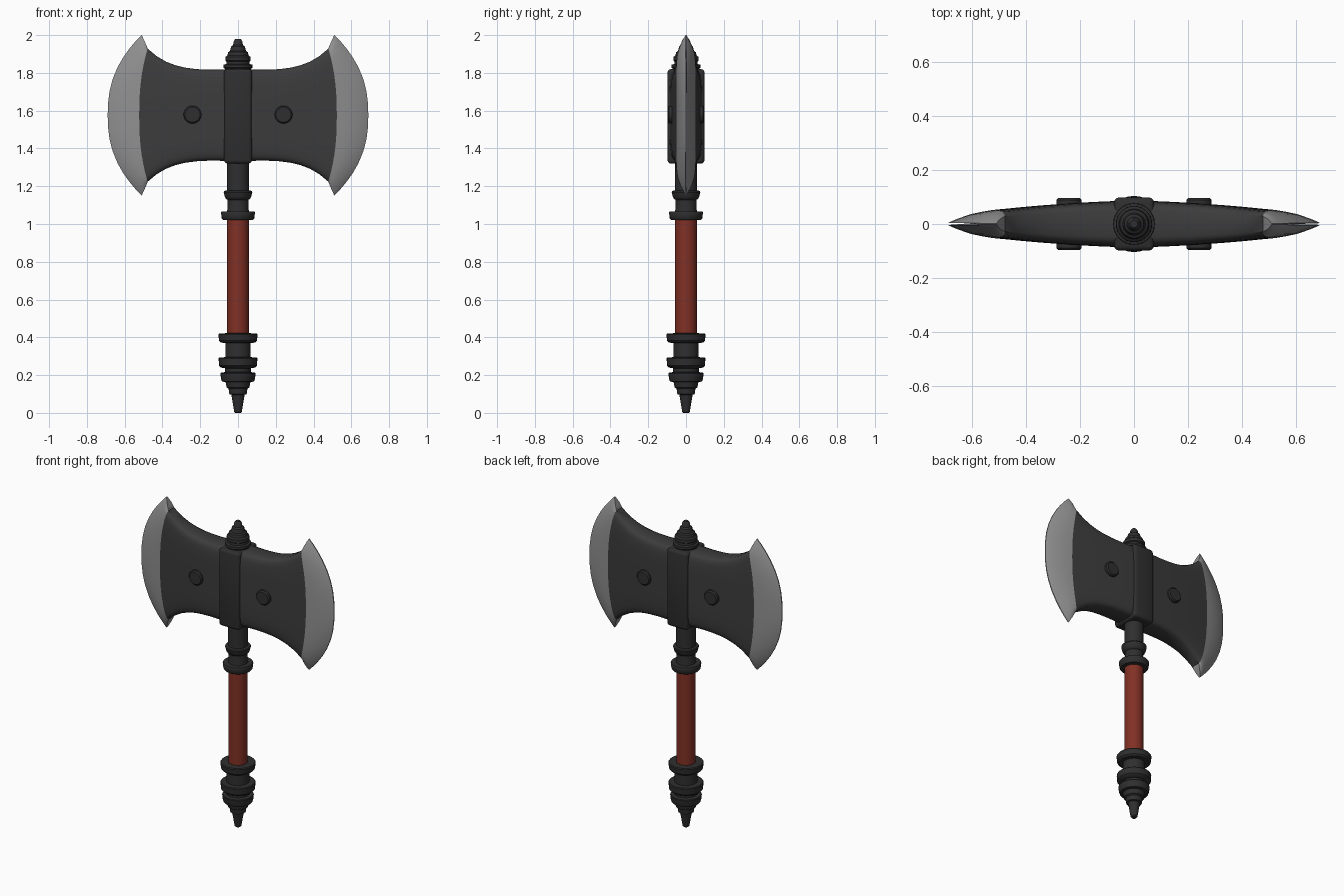
import bpy, bmesh, math

if "Cube" in bpy.data.objects:
    bpy.data.objects.remove(bpy.data.objects["Cube"])

MID = 1.576  # height of the head's centre line


def mat(name, rgb):
    m = bpy.data.materials.new(name)
    m.diffuse_color = (*rgb, 1)
    m.use_nodes = True
    m.node_tree.nodes["Principled BSDF"].inputs["Base Color"].default_value = m.diffuse_color
    return m


IRON = mat("dark_iron", (0.028, 0.028, 0.028))
PLATE = mat("blade_plate", (0.045, 0.045, 0.045))
STEEL = mat("edge_steel", (0.28, 0.28, 0.28))
WRAP = mat("red_grip", (0.22, 0.03, 0.018))


def finish(name, bm, material, angle=35):
    bmesh.ops.recalc_face_normals(bm, faces=bm.faces)
    me = bpy.data.meshes.new(name)
    bm.to_mesh(me)
    bm.free()
    me.materials.append(material)
    ob = bpy.data.objects.new(name, me)
    bpy.context.collection.objects.link(ob)
    bpy.ops.object.select_all(action='DESELECT')
    ob.select_set(True)
    bpy.context.view_layer.objects.active = ob
    bpy.ops.object.shade_smooth_by_angle(angle=math.radians(angle))
    return ob


def skin(bm, rings):
    loops = [[bm.verts.new(p) for p in ring] for ring in rings]
    n = len(loops[0])
    for a, b in zip(loops, loops[1:]):
        for i in range(n):
            j = (i + 1) % n
            bm.faces.new((a[i], a[j], b[j], b[i]))
    bm.faces.new(loops[0])
    bm.faces.new(loops[-1])


def lathe(name, profile, material, sides=32):
    bm = bmesh.new()
    skin(bm, [[(r * math.cos(2 * math.pi * i / sides),
                r * math.sin(2 * math.pi * i / sides), z)
               for i in range(sides)] for r, z in profile])
    return finish(name, bm, material)


def mirror(ob):
    m = ob.modifiers.new("mirror", 'MIRROR')
    m.use_axis = (True, False, False)


# Blade section: (height fraction, thickness fraction)
half = [(0, 1), (.15, 1), (.3, 1), (.45, 1), (.6, .99), (.73, .97),
        (.84, .93), (.92, .87), (.97, .76), (1, .55)]
section = [(-v, r) for v, r in half[:0:-1]] + half


def blade(name, columns, material):
    # column: x at the rim, half height, outward bulge, half thickness
    rings = []
    for x, h, bulge, t in columns:
        front = [(x + bulge * (1 - abs(v) ** 2.4), -t * r, MID + h * v)
                 for v, r in section]
        rings.append(front + [(px, -py, pz) for px, py, pz in reversed(front)])
    bm = bmesh.new()
    skin(bm, rings)
    mirror(finish(name, bm, material))


seam = (.478, .352, .045, .052)
blade("blade_plates", [(.03, .243, 0, .086), (.1, .241, 0, .084),
                       (.16, .241, 0, .081), (.22, .244, .002, .078),
                       (.28, .252, .006, .073), (.33, .264, .012, .069),
                       (.38, .283, .02, .064), (.43, .312, .031, .058),
                       seam], PLATE)
blade("cutting_edges", [seam, (.485, .37, .075, .046), (.493, .388, .11, .037),
                        (.501, .406, .143, .023), (.507, .419, .168, .011),
                        (.51, .425, .18, .003)], STEEL)

# Central socket clamping the blades
bm = bmesh.new()
bmesh.ops.create_cube(bm, size=1)
for v in bm.verts:
    v.co.x *= .148
    v.co.y *= .196
    v.co.z = MID - .006 + v.co.z * .5
bmesh.ops.bevel(bm, geom=bm.edges[:], offset=.018, segments=3,
                profile=.5, affect='EDGES')
finish("socket", bm, IRON)

# Rivets through the blades
bm = bmesh.new()
skin(bm, [[(.241 + r * math.cos(i * math.pi / 16), y,
            MID + .003 + r * math.sin(i * math.pi / 16)) for i in range(32)]
          for r, y in [(.04, -.096), (.047, -.089), (.047, .089), (.04, .096)]])
mirror(finish("rivets", bm, IRON))

# Handle: grip, core above it, collars, pommel and finial
lathe("grip", [(.057, .39), (.057, 1.04)], WRAP)
lathe("upper_collar", [(.06, 1.02), (.08, 1.022), (.086, 1.03), (.09, 1.06),
                       (.087, 1.066), (.058, 1.067), (.055, 1.09),
                       (.055, 1.128), (.064, 1.133), (.07, 1.145),
                       (.076, 1.168), (.073, 1.175), (.058, 1.178),
                       (.057, 1.33)], IRON)
lathe("pommel", [(.014, 0), (.02, .006), (.024, .03), (.035, .096),
                 (.046, .099), (.05, .128), (.06, .134), (.066, .163),
                 (.085, .166), (.09, .18), (.093, .208), (.09, .213),
                 (.068, .216), (.068, .236), (.09, .24), (.1, .25),
                 (.103, .288), (.099, .293), (.067, .295), (.066, .37),
                 (.09, .372), (.1, .382), (.104, .415), (.1, .421),
                 (.05, .422)], IRON)
lathe("finial", [(.07, 1.8), (.07, 1.822), (.077, 1.828), (.076, 1.843),
                 (.062, 1.847), (.06, 1.86), (.067, 1.865), (.066, 1.885),
                 (.056, 1.893), (.052, 1.91), (.042, 1.916), (.036, 1.94),
                 (.026, 1.947), (.022, 1.97), (.014, 1.98)], IRON)
